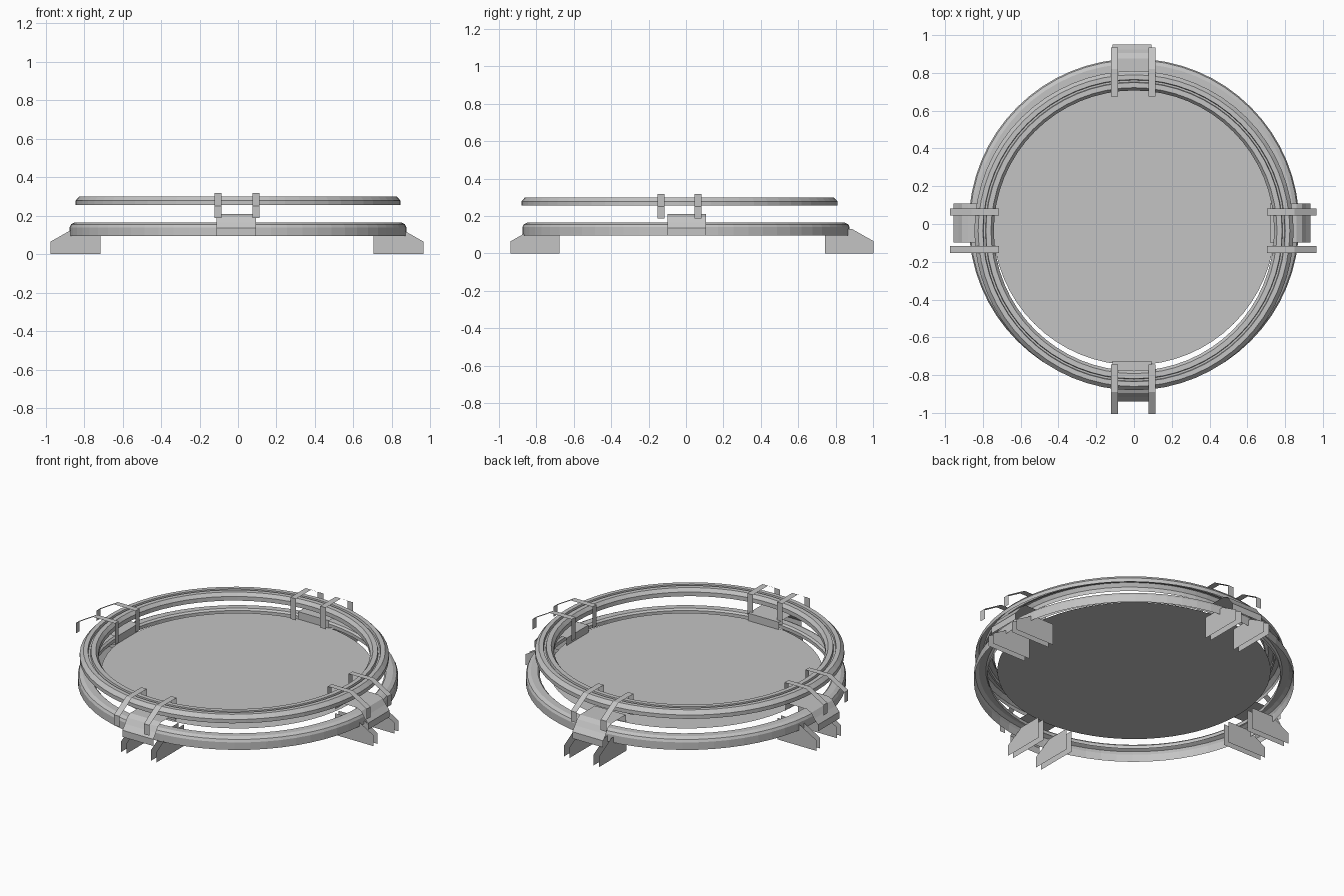
import bpy, math

if "Cube" in bpy.data.objects:
    bpy.data.objects.remove(bpy.data.objects["Cube"])

# single flat colour for the whole platform
grey = bpy.data.materials.new("plain_grey")
grey.diffuse_color = (0.55, 0.55, 0.55, 1)
grey.use_nodes = True
grey.node_tree.nodes["Principled BSDF"].inputs["Base Color"].default_value = grey.diffuse_color
SEG = 64


def make(name, verts, faces, loc=(0, 0, 0)):
    me = bpy.data.meshes.new(name)
    me.from_pydata(verts, [], faces)
    me.materials.append(grey)
    ob = bpy.data.objects.new(name, me)
    ob.location = loc
    bpy.context.collection.objects.link(ob)
    return ob


def lathe(name, prof, loc=(0, 0, 0)):
    n = len(prof)
    verts, faces = [], []
    for s in range(SEG):
        a = 2 * math.pi * s / SEG
        verts += [(r * math.cos(a), r * math.sin(a), z) for r, z in prof]
    for s in range(SEG):
        p, q = s * n, ((s + 1) % SEG) * n
        faces += [(p + i, q + i, q + i + 1, p + i + 1) for i in range(n - 1)]
    return make(name, verts, faces, loc)


def strip(prof, t0, t1):
    """Sheet following a radial profile, between two sideways offsets."""
    n = len(prof)
    verts = [(r, t, z) for t in (t0, t1) for r, z in prof]
    return verts, [(i, n + i, n + i + 1, i + 1) for i in range(n - 1)]


def place(name, pieces, loc):
    """Repeat the pieces at the four compass points."""
    for label, k in (("right", 0), ("back", 1), ("left", 2), ("front", 3)):
        c, s = (1, 0, -1, 0)[k], (0, 1, 0, -1)[k]
        verts, faces = [], []
        for pv, pf in pieces:
            b = len(verts)
            verts += [(x * c - y * s, x * s + y * c, z) for x, y, z in pv]
            faces += [tuple(b + i for i in f) for f in pf]
        make(f"{label}_{name}", verts, faces, loc)


# lower ring with rounded shoulder
lathe("lower_ring", [(.875, .095), (.875, .14), (.868, .155), (.848, .165),
                     (.81, .165), (.80, .155), (.80, .135)])

# upper ring with a groove in its top
lathe("upper_ring", [(.845, .255), (.845, .278), (.825, .30), (.80, .30),
                     (.797, .285), (.787, .285), (.784, .30), (.757, .30),
                     (.742, .28), (.742, .255)], (0, -.035, 0))

# floor disc
make("floor_disc", [(.747 * math.cos(2 * math.pi * i / SEG),
                     .747 * math.sin(2 * math.pi * i / SEG), .165)
                    for i in range(SEG)], [tuple(range(SEG))])

# bracket cover plates
cover = [(.945, .095), (.945, .135), (.92, .165), (.90, .195), (.87, .21),
         (.73, .21), (.73, .165)]
place("cover_plate", [strip(cover, -.103, .103)], (-.01, .005, 0))

# pairs of thin clip bands above the rings
clip = [(.97, .187), (.97, .25), (.855, .317), (.71, .317), (.71, .187)]
place("clip_bands", [strip(clip, -.118, -.081), strip(clip, .081, .118)],
      (-.005, -.035, 0))

# thin upright foot plates
foot = [(.71, 0), (.97, 0), (.97, .065), (.855, .13), (.71, .13)]
plates = []
for t, out in ((-.118, -1), (-.081, 1), (.081, -1), (.118, 1)):
    order = (0, 1, 2, 3, 4) if out < 0 else (4, 3, 2, 1, 0)
    plates.append(([(r, t, z) for r, z in foot], [order]))
place("foot_plates", plates, (-.005, .033, 0))
